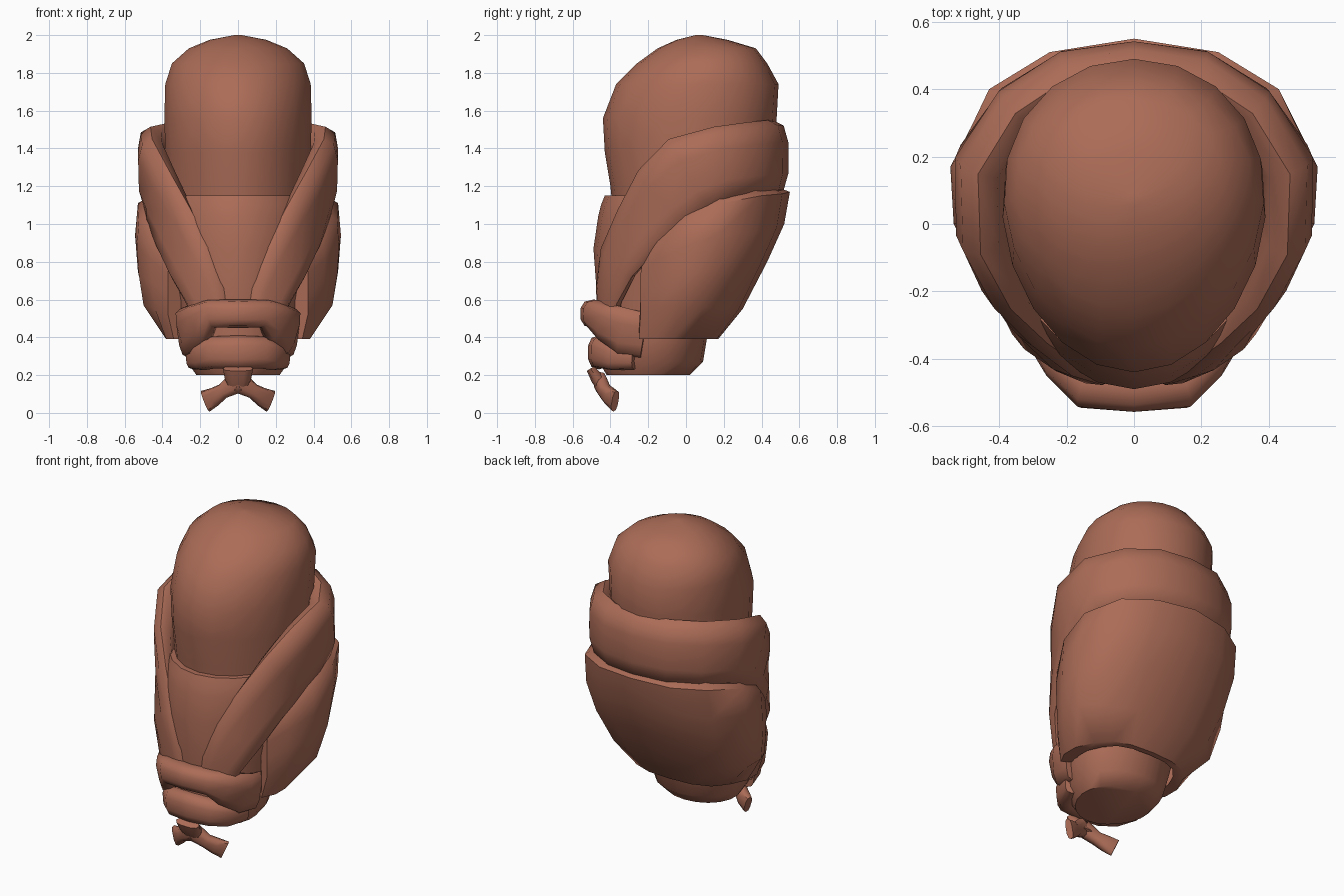
import bpy, bmesh, math
from mathutils import Vector

clay = bpy.data.materials.new("terracotta brown")
clay.diffuse_color = (0.41, 0.15, 0.095, 1)

def finish(name, rings, closed=True, cap=True):
    """Skin a list of point rings into a smooth object."""
    bm = bmesh.new()
    vs = [[bm.verts.new(p) for p in r] for r in rings]
    n = len(vs[0])
    for a, b in zip(vs, vs[1:]):
        for i in range(n if closed else n - 1):
            j = (i + 1) % n
            bm.faces.new((a[i], a[j], b[j], b[i]))
    if cap and closed:
        bm.faces.new(vs[0])
        bm.faces.new(vs[-1])
    bmesh.ops.recalc_face_normals(bm, faces=bm.faces)
    me = bpy.data.meshes.new(name)
    bm.to_mesh(me)
    bm.free()
    me.materials.append(clay)
    ob = bpy.data.objects.new(name, me)
    bpy.context.collection.objects.link(ob)
    bpy.context.view_layer.objects.active = ob
    ob.select_set(True)
    bpy.ops.object.shade_smooth_by_angle(angle=math.radians(50))
    ob.select_set(False)
    return ob

def egg_loft(name, rows, pinch, n=20):
    """Rows of (z, front y, back y, half width), egg-shaped, narrow at the front."""
    rings = []
    for z, f, b, rx in rows:
        cy, ry = (f + b) / 2, (b - f) / 2
        rings.append([(rx * math.cos(a) * (1 + pinch * math.sin(a)), cy + ry * math.sin(a), z)
                      for a in (2 * math.pi * i / n for i in range(n))])
    return finish(name, rings)

def ribbon(name, half, mirror=True, n=10):
    """Padded band through (x, y, z, half width, half thickness), mirrored over x."""
    pts = [(Vector(p[:3]), p[3], p[4]) for p in half]
    if mirror:
        left = [(Vector((-p[0], p[1], p[2])), p[3], p[4]) for p in half[1:]]
        pts = left[::-1] + pts
    rings = []
    for i, (p, w, t) in enumerate(pts):
        tan = (pts[min(i + 1, len(pts) - 1)][0] - pts[max(i - 1, 0)][0]).normalized()
        out = Vector((p.x, p.y, 0))
        out = (out - tan * out.dot(tan)).normalized()
        side = tan.cross(out)
        rings.append([p + side * w * math.copysign(abs(math.cos(a)) ** .75, math.cos(a))
                      + out * t * math.copysign(abs(math.sin(a)) ** .75, math.sin(a))
                      for a in (2 * math.pi * k / n for k in range(n))])
    return finish(name, rings)

# rounded head dome
egg_loft("head_dome", [
    (1.00, -.38, .40, .36), (1.20, -.40, .45, .38), (1.38, -.43, .47, .385),
    (1.56, -.44, .48, .39), (1.74, -.37, .49, .385), (1.85, -.26, .43, .35),
    (1.93, -.15, .37, .26), (1.975, -.05, .22, .15), (2.0, .05, .09, .02)], .09)

# inner body with the front bib
egg_loft("inner_body", [
    (.20, -.42, .02, .22), (.27, -.46, .09, .27), (.39, -.455, .11, .30),
    (.60, -.47, .20, .32), (.87, -.49, .35, .40), (1.04, -.465, .42, .42),
    (1.10, -.45, .44, .42), (1.15, -.43, .44, .41)], .12)

# upper wrap: thick at the back, crossing down to a V at the front
ribbon("upper_wrap", [
    (0, .46, 1.35, .20, .085), (.19, .435, 1.35, .20, .085), (.34, .34, 1.34, .20, .085),
    (.445, .19, 1.32, .20, .085), (.45, .02, 1.26, .22, .08), (.405, -.12, 1.14, .20, .07),
    (.335, -.25, .98, .17, .06), (.25, -.36, .80, .15, .055), (.17, -.41, .62, .12, .05),
    (.13, -.41, .45, .10, .04)])

# lower wrap: open shell, columns from the middle of the back to the front edge
cols = [
    [(0, .47, 1.20), (0, .55, 1.17), (0, .52, 1.00), (0, .43, .80), (0, .30, .55), (0, .17, .39)],
    [(.22, .44, 1.20), (.25, .51, 1.16), (.26, .48, .98), (.24, .39, .78), (.20, .28, .55), (.15, .16, .39)],
    [(.36, .34, 1.20), (.43, .40, 1.15), (.44, .37, .96), (.42, .30, .76), (.36, .21, .55), (.26, .12, .39)],
    [(.43, .15, 1.17), (.53, .19, 1.11), (.545, .17, .94), (.53, .14, .75), (.49, .09, .56), (.33, .04, .39)],
    [(.43, -.02, 1.08), (.525, .0, 1.02), (.535, .0, .88), (.525, -.02, .73), (.50, -.04, .57), (.38, -.07, .39)],
    [(.40, -.15, .95), (.45, -.15, .90), (.46, -.15, .81), (.455, -.15, .69), (.44, -.16, .55), (.38, -.17, .39)],
    [(.34, -.22, .85), (.37, -.23, .81), (.37, -.24, .74), (.37, -.24, .64), (.37, -.24, .52), (.34, -.25, .39)],
]
shell = [[(-x, y, z) for x, y, z in c] for c in cols[:0:-1]] + cols
inner = [[(x * .8, y * .8, z) for x, y, z in c[::-1]] for c in shell]
finish("lower_wrap", [a + b for a, b in zip(shell, inner)])

# front belt and the lip below it
ribbon("front_belt", [
    (0, -.49, .525, .075, .07), (.14, -.48, .525, .075, .07), (.20, -.42, .48, .11, .06),
    (.27, -.33, .43, .13, .05), (.28, -.22, .41, .12, .04)])
ribbon("lower_lip", [
    (0, -.46, .32, .09, .06), (.13, -.45, .32, .085, .06), (.19, -.38, .30, .075, .06),
    (.24, -.27, .29, .06, .04)])

# forked tail under the front
ribbon("tail_stem", [(0, -.505, .235, .08, .025), (0, -.47, .18, .07, .035),
                     (0, -.43, .12, .05, .03)], mirror=False)
for s in (-1, 1):
    ribbon("tail_fork", [(0, -.455, .165, .06, .035), (s * .08, -.43, .115, .04, .035),
                         (s * .125, -.40, .085, .05, .035), (s * .172, -.375, .062, .06, .02)],
           mirror=False)
